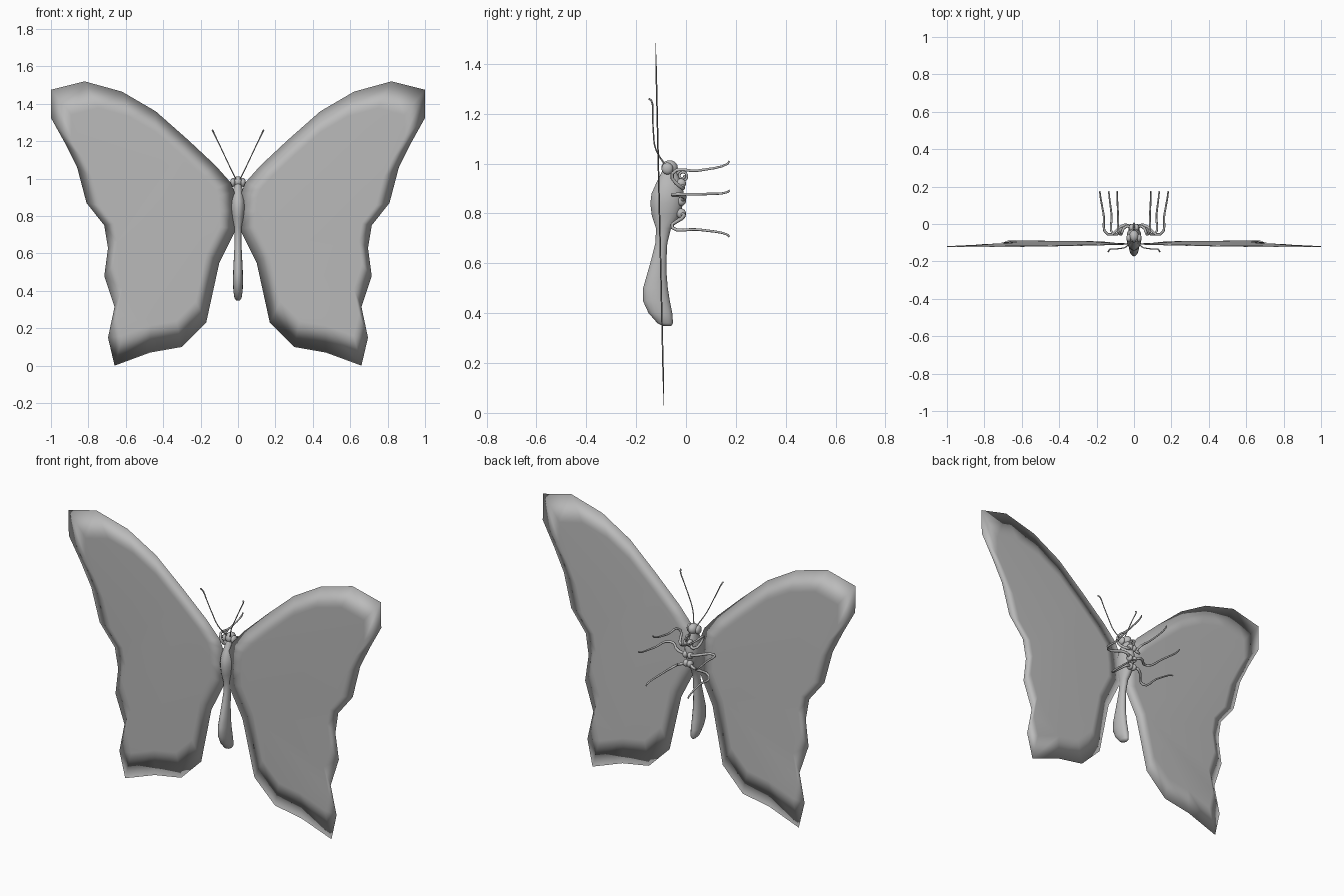
import bpy, bmesh, math
from mathutils import Vector

cube = bpy.data.objects.get("Cube")
if cube:
    bpy.data.objects.remove(cube)

grey = bpy.data.materials.new("plain grey")
grey.use_nodes = True
tone = (0.5, 0.5, 0.5, 1)
grey.diffuse_color = tone
grey.node_tree.nodes["Principled BSDF"].inputs["Base Color"].default_value = tone


def finish(name, bm):
    """Turn a bmesh into a smooth, painted object."""
    bmesh.ops.recalc_face_normals(bm, faces=bm.faces)
    for f in bm.faces:
        f.smooth = True
    mesh = bpy.data.meshes.new(name)
    bm.to_mesh(mesh)
    bm.free()
    mesh.materials.append(grey)
    obj = bpy.data.objects.new(name, mesh)
    bpy.context.collection.objects.link(obj)
    return obj


def ball(name, loc, size):
    bm = bmesh.new()
    bmesh.ops.create_uvsphere(bm, u_segments=16, v_segments=10, radius=1)
    bmesh.ops.scale(bm, vec=size, verts=bm.verts)
    bmesh.ops.translate(bm, vec=loc, verts=bm.verts)
    return finish(name, bm)


def tube(name, points, radius, taper=(1,)):
    """Round limb along a smooth path; taper scales the start, middle, end."""
    curve = bpy.data.curves.new(name, "CURVE")
    curve.dimensions = "3D"
    curve.bevel_depth = radius
    curve.bevel_resolution = 2
    curve.resolution_u = 4
    curve.use_fill_caps = True
    spline = curve.splines.new("BEZIER")
    spline.bezier_points.add(len(points) - 1)
    for i, (bp, p) in enumerate(zip(spline.bezier_points, points)):
        bp.co = p
        bp.handle_left_type = bp.handle_right_type = "AUTO"
        bp.radius = taper[min(i, len(taper) - 1)]
    curve.materials.append(grey)
    obj = bpy.data.objects.new(name, curve)
    bpy.context.collection.objects.link(obj)
    return obj


# Body: lofted rings of height, front, back, half width
rings = [(.348, -.09, -.06, .008), (.36, -.115, -.052, .019), (.40, -.15, -.055, .025),
         (.45, -.173, -.065, .027), (.50, -.172, -.073, .026), (.56, -.155, -.078, .023),
         (.62, -.138, -.078, .02), (.68, -.123, -.075, .018), (.74, -.12, -.06, .022),
         (.79, -.137, -.025, .033), (.84, -.143, -.012, .04), (.88, -.138, -.009, .04),
         (.92, -.12, -.016, .032), (.96, -.1, -.035, .021), (.985, -.09, -.045, .015)]
bm = bmesh.new()
loops = []
for z, front, back, half in rings:
    turn = [math.tau * k / 16 for k in range(16)]
    loops.append([bm.verts.new((half * math.cos(a), (front + back) / 2
                                + (back - front) / 2 * math.sin(a), z)) for a in turn])
for low, high in zip(loops, loops[1:]):
    for k in range(16):
        n = (k + 1) % 16
        bm.faces.new((low[k], low[n], high[n], high[k]))
bm.faces.new(loops[0])
bm.faces.new(loops[-1])
finish("body", bm)

ball("head", (0, -.066, .983), (.026, .033, .03))

# Coiled tongue below the head
coil = []
for i in range(15):
    a = i * math.pi / 4
    r = .024 - .0012 * i
    coil.append((0, -.014 + r * math.cos(a + 2), .95 + r * math.sin(a + 2)))
tube("coiled_tongue", coil, .005)

# Wing outline from the shoulder, round the tip, to the waist
outline = [(.02, .93), (.04, .98), (.12, 1.07), (.27, 1.21), (.44, 1.36), (.62, 1.465),
           (.82, 1.52), (1, 1.475), (1, 1.325), (.925, 1.19), (.86, 1.06), (.81, .87),
           (.715, .75), (.695, .63), (.715, .48), (.66, .315), (.695, .15), (.66, 0),
           (.47, .07), (.3, .1), (.17, .23), (.1, .55), (.01, .73), (.01, .83)]


def wing(name, side):
    """Thin sheet with a fine rim and a slightly thicker middle."""
    bm = bmesh.new()
    centre = Vector((.45, .8))

    def vert(p, thick):
        return bm.verts.new((side * p.x, -.088 - .023 * p.y + thick, p.y))

    pts = [Vector(p) for p in outline]
    rim = [vert(p, 0) for p in pts]
    for thick in (-.003, .003):
        inner = [vert(centre + (p - centre) * .8, thick) for p in pts]
        for k in range(len(pts)):
            n = (k + 1) % len(pts)
            bm.faces.new((rim[k], rim[n], inner[n], inner[k]))
        bm.faces.new(inner)
    finish(name, bm)


# Legs: hip, knee, shin and foot for the left side
legs = {
    "front": [(.012, -.02, .92), (.04, -.012, .9), (.075, -.055, .96),
              (.085, .05, .972), (.09, .165, .998), (.09, .174, 1.01)],
    "middle": [(.015, -.02, .85), (.05, -.005, .865), (.14, -.055, .875),
               (.162, .05, .877), (.182, .165, .885), (.182, .175, .893)],
    "rear": [(.012, -.02, .8), (.04, -.008, .79), (.108, -.055, .743),
             (.12, .05, .735), (.134, .165, .715), (.134, .174, .706)],
}
for side, label in ((1, "left"), (-1, "right")):
    wing(label + "_wing", side)
    ball(label + "_eye", (side * .027, -.075, .98), (.014, .023, .024))
    tube(label + "_antenna", [(side * x, y, z) for x, y, z in (
        (.01, -.085, .995), (.042, -.122, 1.06), (.075, -.131, 1.13),
        (.108, -.134, 1.2), (.132, -.138, 1.25), (.137, -.148, 1.26))],
        .0035, (1, .8, .8, .8, 1.1, 1.3))
    for which, path in legs.items():
        path = [Vector((side * x, y, z)) for x, y, z in path]
        tube(f"{label}_{which}_leg", path, .006, (1.4, 1.3, 1.1, .9, .7, .6))
        ball(f"{label}_{which}_hip", path[0], (.016, .02, .02))
